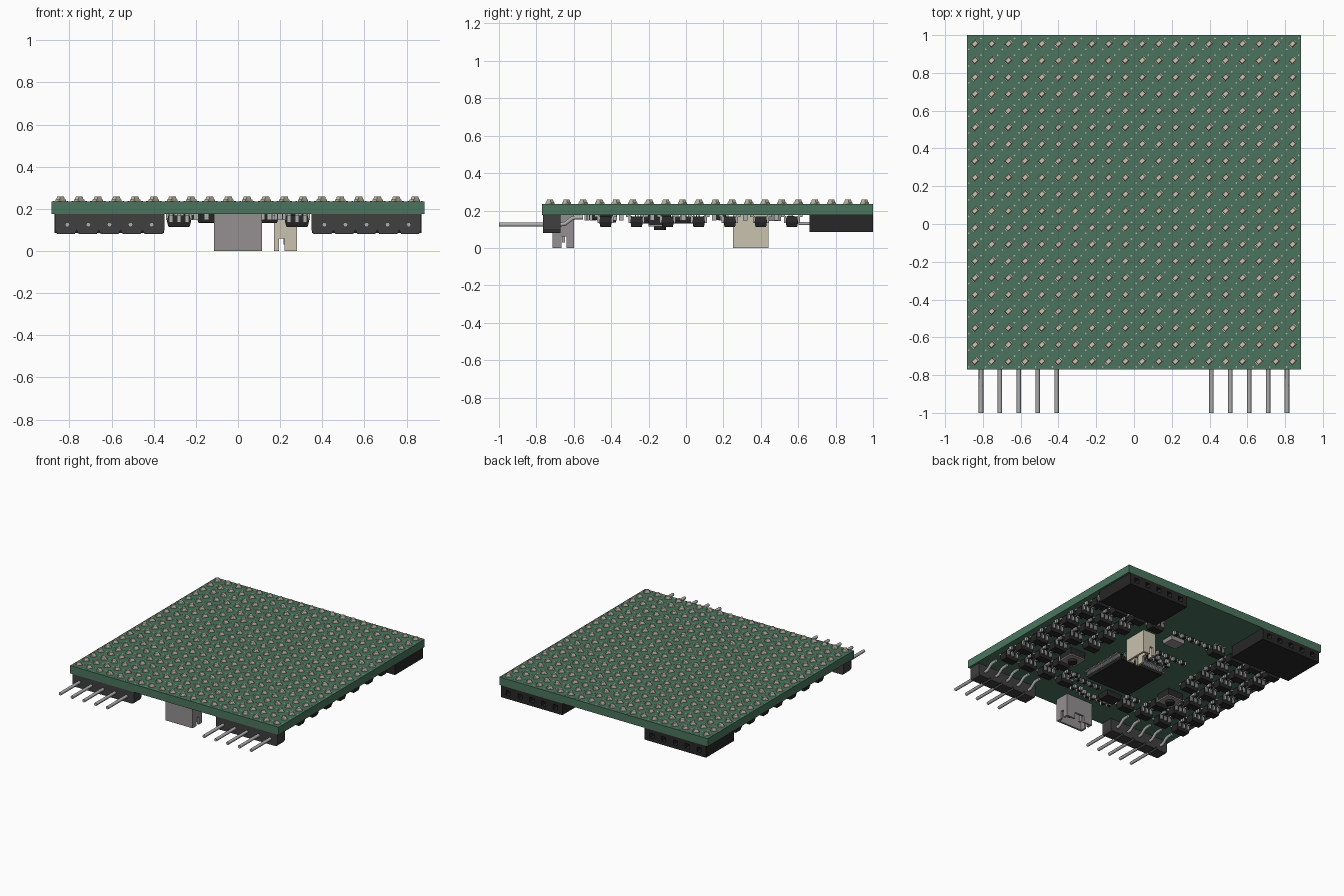
import bpy, bmesh, math, random
from mathutils import Matrix, Vector

if "Cube" in bpy.data.objects:
    bpy.data.objects.remove(bpy.data.objects["Cube"])

random.seed(4)
BOT, TOP = 0.175, 0.235          # lower and upper board faces


def material(name, rgb):
    m = bpy.data.materials.new(name)
    m.diffuse_color = (*rgb, 1)
    m.use_nodes = True
    m.node_tree.nodes["Principled BSDF"].inputs["Base Color"].default_value = m.diffuse_color
    return m


GREEN = material("board_green", (0.07, 0.175, 0.112))
BLACK = material("black_plastic", (0.02, 0.02, 0.021))
DARK = material("dark_plastic", (0.05, 0.05, 0.05))
METAL = material("metal", (0.42, 0.42, 0.42))
CREAM = material("cream", (0.58, 0.54, 0.42))
GREY = material("grey_plastic", (0.30, 0.28, 0.29))


def box(bm, x, y, z, rot=0, taper=1, end=-1):
    """Box from (lo, hi) ranges; 'taper' narrows the top (end=1) or bottom (end=-1)."""
    c = Vector((sum(x) / 2, sum(y) / 2, sum(z) / 2))
    size = (x[1] - x[0], y[1] - y[0], z[1] - z[0])
    for v in bmesh.ops.create_cube(bm, size=1)["verts"]:
        k = taper if v.co.z * end > 0 else 1
        p = Vector((v.co.x * size[0] * k, v.co.y * size[1] * k, v.co.z * size[2]))
        v.co = Matrix.Rotation(rot, 3, 'Z') @ p + c


def cbox(bm, x, y, w, d, z, **kw):
    box(bm, (x - w / 2, x + w / 2), (y - d / 2, y + d / 2), z, **kw)


def finish(bm, name, mat):
    me = bpy.data.meshes.new(name)
    bmesh.ops.recalc_face_normals(bm, faces=bm.faces)
    bm.to_mesh(me)
    bm.free()
    ob = bpy.data.objects.new(name, me)
    bpy.context.collection.objects.link(ob)
    if mat:
        me.materials.append(mat)
    return ob


def carve(ob, cuts):
    """Cut a list of (x, y, z) range boxes out of an object."""
    for cut in cuts:
        bm = bmesh.new()
        box(bm, *cut)
        tool = finish(bm, "cutter", None)
        tool.hide_render = True
        mod = ob.modifiers.new("cut", 'BOOLEAN')
        mod.operation, mod.object, mod.solver = 'DIFFERENCE', tool, 'EXACT'
        bpy.context.view_layer.objects.active = ob
        bpy.ops.object.modifier_apply(modifier=mod.name)
        bpy.data.objects.remove(tool, do_unlink=True)


def wires(name, paths, radius):
    cu = bpy.data.curves.new(name, 'CURVE')
    cu.dimensions, cu.bevel_depth, cu.bevel_resolution, cu.use_fill_caps = '3D', radius, 1, True
    for path in paths:
        sp = cu.splines.new('POLY')
        sp.points.add(len(path) - 1)
        for p, co in zip(sp.points, path):
            p.co = (*co, 1)
    cu.materials.append(METAL)
    bpy.context.collection.objects.link(bpy.data.objects.new(name, cu))


# board
bm = bmesh.new()
box(bm, (-0.885, 0.885), (-0.77, 1.0), (BOT, TOP))
finish(bm, "circuit_board", GREEN)

# 20 x 20 diagonal lamps with end pads and vias
base, lens, vias = bmesh.new(), bmesh.new(), bmesh.new()
for i in range(20):
    for j in range(20):
        x, y = -0.842 + i * 0.0885, -0.727 + j * 0.0885
        a = math.radians(45)
        cbox(base, x, y, 0.044, 0.026, (TOP, TOP + 0.009), rot=a)
        cbox(lens, x, y, 0.032, 0.025, (TOP + 0.009, TOP + 0.023), rot=a, taper=0.8, end=1)
        for dx, dy in ((0.032, 0.028), (-0.032, -0.030)):
            bmesh.ops.create_cone(vias, cap_ends=True, segments=6, radius1=0.005, radius2=0.005,
                                  depth=0.002, matrix=Matrix.Translation((x + dx, y + dy, TOP)))
finish(base, "lamp_bases", CREAM)
finish(lens, "lamp_lenses", CREAM)
finish(vias, "board_vias", METAL)

# front pin headers: chamfered cells along x, and bent pins
cells, pins, leads = bmesh.new(), [], []
W, Z0, Z1, C = 0.052, 0.08, BOT, 0.02
for s in (-1, 1):
    for k in range(5):
        x = s * (0.41 + 0.1 * k)
        xo = s * (0.401 + 0.104 * k)
        prof = [(-W, Z0 + C), (-W + C / 2, Z0), (W - C / 2, Z0), (W, Z0 + C), (W, Z1), (-W, Z1)]
        f = cells.faces.new([cells.verts.new((xo + px, -0.765, pz)) for px, pz in prof])
        out = bmesh.ops.extrude_face_region(cells, geom=[f])["geom"]
        bmesh.ops.translate(cells, vec=(0, 0.095, 0),
                            verts=[v for v in out if isinstance(v, bmesh.types.BMVert)])
        pins.append([(x, -1.0, 0.125), (x, -0.67, 0.125), (x, -0.645, 0.13),
                     (x, -0.61, 0.158), (x, -0.59, 0.163), (x, -0.55, 0.163)])
        leads.append([(x, 0.67, 0.13), (x, 0.61, 0.13), (x, 0.59, 0.14),
                      (x, 0.575, 0.163), (x, 0.54, 0.163)])
finish(cells, "pin_header_bodies", DARK)
wires("header_pins", pins, 0.012)
wires("socket_leads", leads, 0.010)

# rear socket blocks with five square openings each
for s, side in ((-1, "left"), (1, "right")):
    bm = bmesh.new()
    cbox(bm, s * 0.61, 0.83, 0.52, 0.34, (0.085, BOT))
    ob = finish(bm, "rear_socket_" + side, BLACK)
    carve(ob, [((s * (0.41 + 0.1 * k) - 0.018, s * (0.41 + 0.1 * k) + 0.018),
                (0.8, 1.1), (0.112, 0.148)) for k in range(5)])


# open-bottomed plug connectors
def plug(name, mat, x, y, slots, posts):
    bm = bmesh.new()
    box(bm, x, y, (0.0, BOT))
    ob = finish(bm, name, mat)
    t = 0.015
    carve(ob, [((x[0] + t, x[1] - t), (y[0] + t, y[1] - t), (-0.1, 0.12))] + slots)
    bm = bmesh.new()
    for px, py in posts:
        cbox(bm, px, py, 0.018, 0.018, (0.03, 0.13))
    finish(bm, name + "_contacts", METAL)


plug("grey_connector", GREY, (-0.115, 0.115), (-0.715, -0.60),
     [((-0.2, 0.2), (-0.665, -0.64), (-0.1, 0.06)), ((-0.04, 0.04), (-0.63, -0.55), (-0.1, 0.05))],
     [(-0.05, -0.655), (0.05, -0.655)])
plug("cream_connector", CREAM, (0.17, 0.28), (0.25, 0.44),
     [((0.195, 0.22), (0.2, 0.5), (-0.1, 0.06)), ((0.1, 0.19), (0.315, 0.375), (-0.1, 0.05))],
     [(0.225, 0.30), (0.225, 0.39)])

# driver chips in rows, with gull-wing leads and small passives between rows
body, legs, caps, ends = (bmesh.new() for _ in range(4))


def passive(x, y, turned=False):
    w, d = (0.024, 0.045) if turned else (0.045, 0.024)
    cbox(caps, x, y, w * 0.98, d * 0.98, (0.15, BOT))
    for e in (-1, 1):
        ox, oy = (0, e * 0.02) if turned else (e * 0.02, 0)
        cbox(ends, x + ox, y + oy, min(w, 0.024) if turned else 0.012,
             0.012 if turned else 0.024, (0.148, BOT))


for s in (-1, 1):
    for cx in (0.28, 0.45, 0.62, 0.79):
        for r in range(7):
            y = -0.43 + r * 0.166
            if (cx < 0.3 and r not in (0, 6)) or (cx == 0.45 and r == 2):
                continue
            x = s * cx
            cbox(body, x, y, 0.115, 0.066, (0.113, 0.14), taper=0.86)
            cbox(body, x, y, 0.115, 0.066, (0.14, 0.168), taper=0.88, end=1)
            for k in (-1, 0, 1):
                for e in (-1, 1):
                    lx = x + k * 0.038
                    cbox(legs, lx, y + e * 0.037, 0.017, 0.012, (0.134, 0.172))
                    cbox(legs, lx, y + e * 0.047, 0.017, 0.022, (0.166, BOT))
            if r < 6:
                for o in (-0.035, 0.035):
                    passive(x + o, y + 0.083)
finish(body, "driver_chips", BLACK)
finish(legs, "driver_chip_leads", METAL)

# loose passives around the processor
for k in range(9):
    passive(-0.16 + 0.04 * k, 0.17 + 0.03 * (k % 2), True)
    passive(-0.2 + 0.05 * k, -0.5 + random.uniform(-0.02, 0.02), True)
for k in range(5):
    passive(-0.22 + 0.07 * k, 0.27)
    passive(-0.2 + 0.07 * k, 0.56)
    passive(0.02 + 0.06 * k, -0.38)
finish(caps, "passive_bodies", BLACK)
finish(ends, "passive_ends", METAL)

# processor: flat square chip with leads on four sides
bm, legs = bmesh.new(), bmesh.new()
cbox(bm, 0, -0.1, 0.38, 0.38, (0.132, 0.15), taper=0.97)
cbox(bm, 0, -0.1, 0.38, 0.38, (0.15, 0.168), taper=0.97, end=1)
for k in range(25):
    o = (k - 12) * 0.0142
    for e in (-1, 1):
        cbox(legs, o, -0.1 + e * 0.197, 0.007, 0.014, (0.148, 0.172))
        cbox(legs, o, -0.1 + e * 0.209, 0.007, 0.024, (0.168, BOT))
        cbox(legs, e * 0.197, -0.1 + o, 0.014, 0.007, (0.148, 0.172))
        cbox(legs, e * 0.209, -0.1 + o, 0.024, 0.007, (0.168, BOT))
finish(bm, "processor_chip", BLACK)
finish(legs, "processor_leads", METAL)

# small memory chip, crystal can
bm = bmesh.new()
cbox(bm, -0.13, -0.42, 0.13, 0.10, (0.135, BOT), taper=0.92)
finish(bm, "memory_chip", BLACK)
bm = bmesh.new()
cbox(bm, 0.02, 0.46, 0.12, 0.10, (0.145, BOT), taper=0.95)
finish(bm, "crystal_can", GREY)

# two push buttons: metal-topped square body and round plunger
bodies, tops, plungers = bmesh.new(), bmesh.new(), bmesh.new()
for s in (-1, 1):
    x, y = s * 0.45, -0.14
    cbox(bodies, x, y, 0.13, 0.12, (0.122, BOT))
    cbox(tops, x, y, 0.132, 0.122, (0.115, 0.122))
    bmesh.ops.create_cone(plungers, cap_ends=True, segments=16, radius1=0.032, radius2=0.032,
                          depth=0.03, matrix=Matrix.Translation((x, y, 0.111)))
finish(bodies, "button_bodies", BLACK)
finish(tops, "button_plates", GREY)
finish(plungers, "button_plungers", BLACK)
